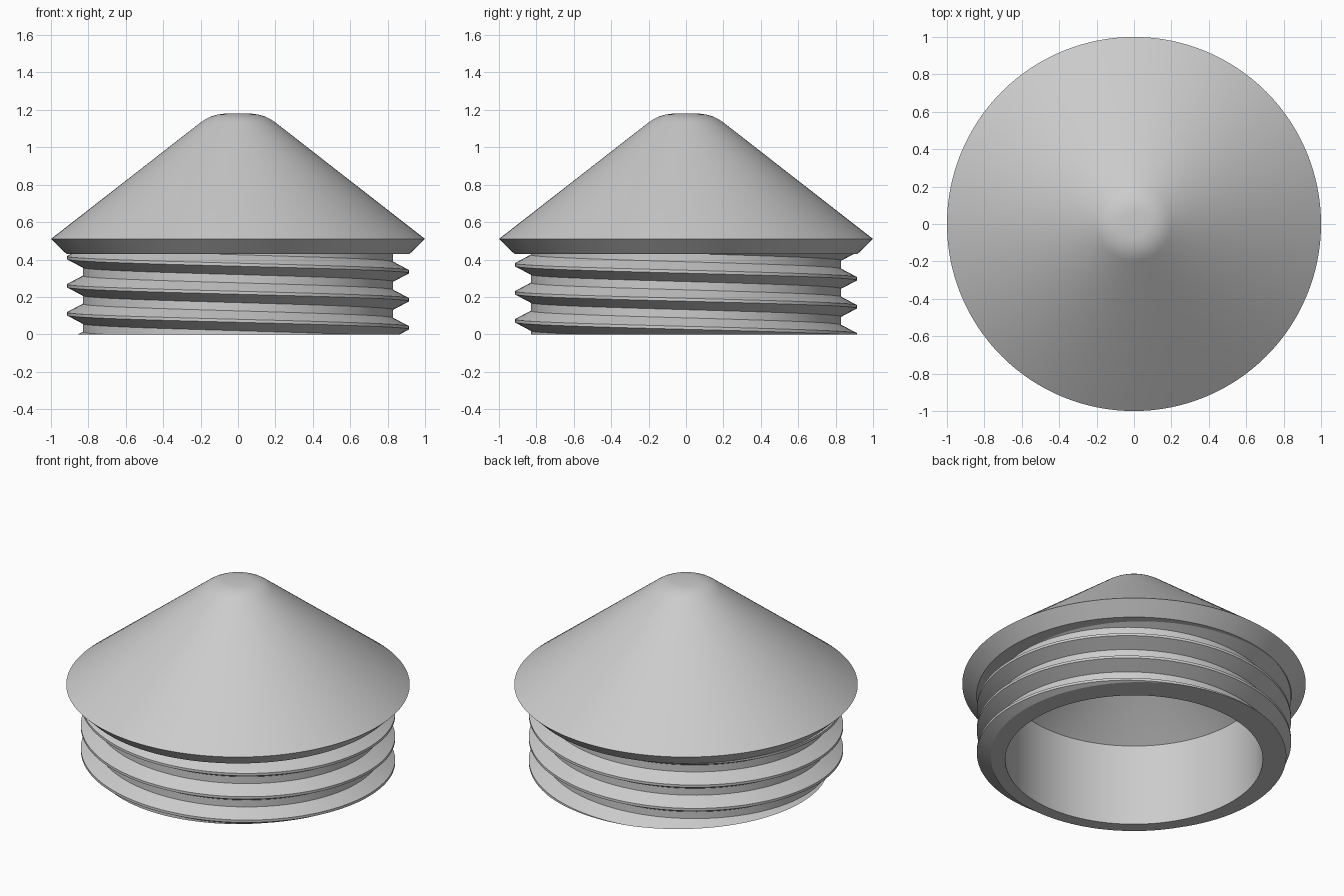
import bpy, bmesh
from math import cos, sin, pi, radians
from mathutils import Matrix

cube = bpy.data.objects.get("Cube")
if cube:
    bpy.data.objects.remove(cube, do_unlink=True)

SEGMENTS = 128
PITCH = 0.15
ROOT, CREST, BORE = 0.83, 0.915, 0.75
COLLAR_Z = 0.43

grey = bpy.data.materials.new("plain grey")
grey.use_nodes = True
colour = (0.6, 0.6, 0.6, 1)
grey.diffuse_color = colour
grey.node_tree.nodes["Principled BSDF"].inputs["Base Color"].default_value = colour


def finish(bm, name):
    """Turn a bmesh into a smooth-shaded grey object."""
    bmesh.ops.recalc_face_normals(bm, faces=bm.faces)
    mesh = bpy.data.meshes.new(name)
    bm.to_mesh(mesh)
    bm.free()
    mesh.materials.append(grey)
    obj = bpy.data.objects.new(name, mesh)
    bpy.context.collection.objects.link(obj)
    bpy.ops.object.select_all(action="DESELECT")
    obj.select_set(True)
    bpy.context.view_layer.objects.active = obj
    bpy.ops.object.shade_smooth_by_angle(angle=radians(25))


# Conical cap: outer cone with a rounded tip, bevelled rim, hollow inside
profile = [
    (0, 1.18), (0.075, 1.18), (0.11, 1.175), (0.145, 1.165), (0.175, 1.15), (0.2, 1.133),
    (1, 0.51), (0.917, COLLAR_Z), (ROOT, COLLAR_Z),
]
bore_profile = [(BORE, 0), (BORE, 0.525), (0.17, 0.977), (0.1, 1.01), (0, 1.02)]


def lathe(bm, points):
    verts = [bm.verts.new((r, 0, z)) for r, z in points]
    edges = [bm.edges.new(pair) for pair in zip(verts, verts[1:])]
    bmesh.ops.spin(bm, geom=verts + edges, cent=(0, 0, 0), axis=(0, 0, 1),
                   angle=2 * pi, steps=SEGMENTS, use_merge=True)
    bmesh.ops.remove_doubles(bm, verts=bm.verts, dist=0.0001)


bm = bmesh.new()
lathe(bm, profile)
finish(bm, "conical_cap")

# Threaded neck: a left-handed helical sheet trimmed flat at both ends
bm = bmesh.new()
section = [(ROOT, -PITCH / 2), (ROOT, -0.053), (CREST, -0.008),
           (CREST, 0.008), (ROOT, 0.053), (ROOT, PITCH / 2)]
previous = None
for i in range(-SEGMENTS, SEGMENTS * 5 + 1):
    a = -2 * pi * i / SEGMENTS
    rise = 0.035 + PITCH * i / SEGMENTS
    row = [bm.verts.new((r * cos(a), r * sin(a), z + rise)) for r, z in section]
    if previous:
        for j in range(len(row) - 1):
            bm.faces.new((previous[j], row[j], row[j + 1], previous[j + 1]))
    previous = row
bmesh.ops.remove_doubles(bm, verts=bm.verts, dist=0.0001)
for height, direction in ((0, -1), (COLLAR_Z, 1)):
    bmesh.ops.bisect_plane(bm, geom=bm.verts[:] + bm.edges[:] + bm.faces[:], dist=0.00001,
                           plane_co=(0, 0, height), plane_no=(0, 0, direction),
                           clear_outer=True)

# Flat bottom ring between the thread and the bore
bmesh.ops.remove_doubles(bm, verts=bm.verts, dist=0.0003)
rim = [e for e in bm.edges if e.is_boundary and all(abs(v.co.z) < 0.001 for v in e.verts)]
circle = bmesh.ops.create_circle(bm, segments=SEGMENTS, radius=BORE, matrix=Matrix())
inner = list({e for v in circle["verts"] for e in v.link_edges})
bmesh.ops.triangle_fill(bm, edges=rim + inner, use_beauty=True, normal=(0, 0, -1))
finish(bm, "threaded_neck")

# Hollow bore with a conical ceiling, facing inward
bm = bmesh.new()
lathe(bm, bore_profile)
finish(bm, "hollow_bore")
bpy.context.object.data.flip_normals()
